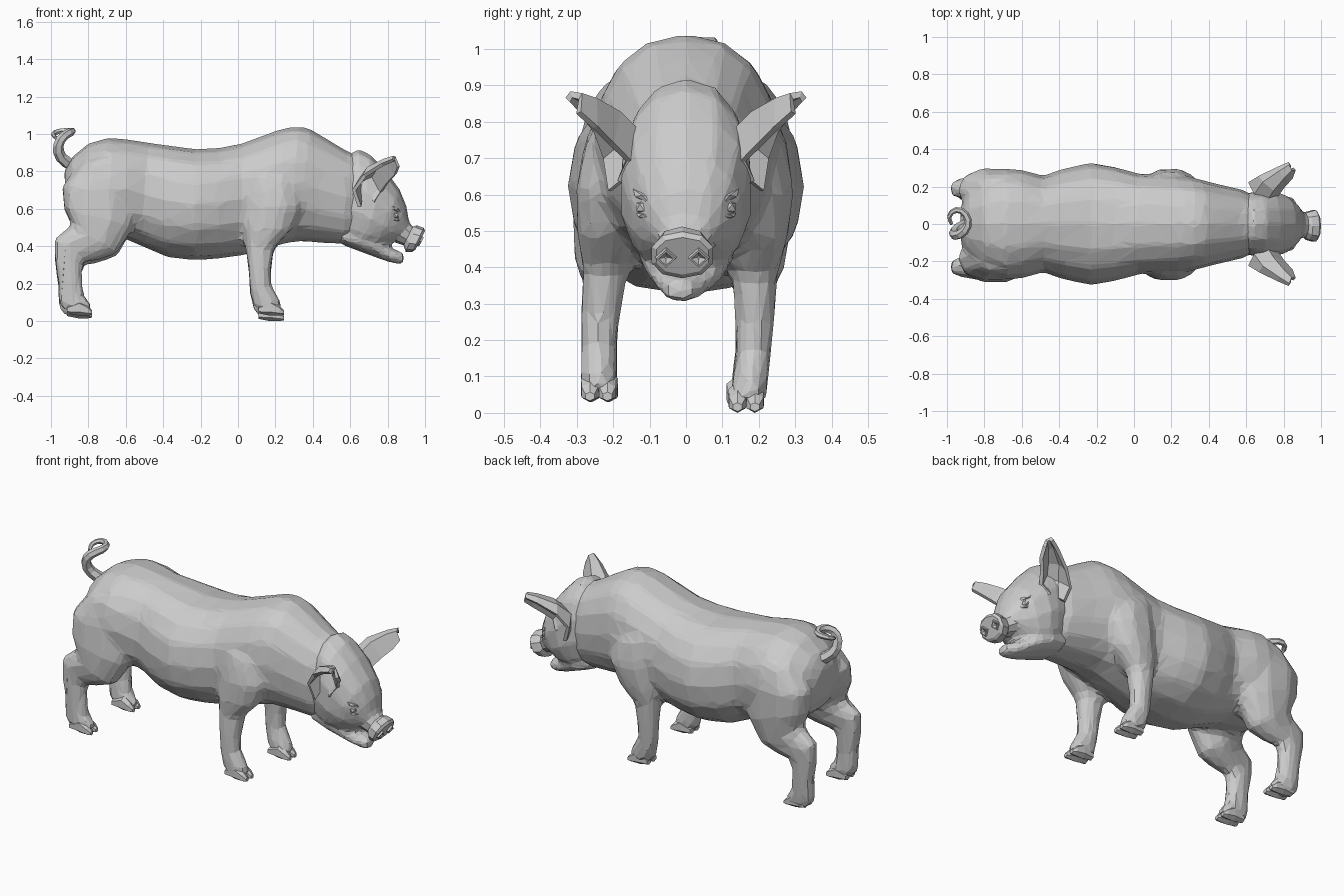
import bpy
import bmesh
from math import sin, cos, pi, copysign
from mathutils import Vector, Matrix

default = bpy.data.objects.get("Cube")
if default:
    bpy.data.objects.remove(default, do_unlink=True)

grey = bpy.data.materials.new("plain grey")
grey.use_nodes = True
colour = (0.6, 0.6, 0.6, 1)
grey.diffuse_color = colour
grey.node_tree.nodes["Principled BSDF"].inputs["Base Color"].default_value = colour


def make_object(name, bm):
    """Turn a bmesh into a flat shaded grey object."""
    bmesh.ops.recalc_face_normals(bm, faces=bm.faces)
    mesh = bpy.data.meshes.new(name)
    bm.to_mesh(mesh)
    bm.free()
    mesh.materials.append(grey)
    obj = bpy.data.objects.new(name, mesh)
    bpy.context.scene.collection.objects.link(obj)
    return obj


def add_loft(bm, rings, sides=12, power=0.9):
    """Loft rounded rings; each is (x, z, x, z of opposite edge points, y, half width)."""
    def bulge(v):
        return copysign(abs(v) ** power, v)

    loops = []
    for ax, az, bx, bz, y, width in rings:
        a, b = Vector((ax, y, az)), Vector((bx, y, bz))
        mid, arm, side = (a + b) / 2, (a - b) / 2, Vector((0, width, 0))
        angles = [2 * pi * i / sides for i in range(sides)]
        loops.append([bm.verts.new(mid + arm * bulge(cos(t)) + side * bulge(sin(t)))
                      for t in angles])
    for low, high in zip(loops, loops[1:]):
        for i in range(sides):
            j = (i + 1) % sides
            bm.faces.new((low[i], low[j], high[j], high[i]))
    bm.faces.new(loops[0])
    bm.faces.new(loops[-1])


def bake(obj):
    """Replace the mesh by its modified result."""
    graph = bpy.context.evaluated_depsgraph_get()
    mesh = bpy.data.meshes.new_from_object(obj.evaluated_get(graph))
    obj.modifiers.clear()
    obj.data = mesh
    for poly in mesh.polygons:
        poly.use_smooth = False


def facet(obj, voxel, ratio):
    """Blend the lofts into one skin, then cut it into irregular flat facets."""
    remesh = obj.modifiers.new("blend", "REMESH")
    remesh.mode = "VOXEL"
    remesh.voxel_size = voxel
    smooth = obj.modifiers.new("soften", "SMOOTH")
    smooth.factor, smooth.iterations = 0.5, 3
    obj.modifiers.new("facets", "DECIMATE").ratio = ratio
    bake(obj)


# Torso
torso = [
    (-.93, .8, -.915, .62, .1), (-.89, .875, -.88, .54, .18), (-.8, .95, -.81, .48, .25),
    (-.69, .98, -.69, .45, .298), (-.6, .972, -.6, .44, .29), (-.48, .955, -.49, .39, .258),
    (-.38, .94, -.38, .342, .295), (-.23, .92, -.23, .325, .328), (-.1, .925, -.1, .335, .305),
    (.02, .95, .02, .35, .27), (.16, 1, .15, .385, .265), (.24, 1.03, .23, .41, .26),
    (.32, 1.042, .3, .425, .25), (.38, 1.03, .36, .425, .235), (.45, .99, .43, .42, .215),
    (.58, .91, .57, .41, .185), (.68, .87, .66, .42, .14)]
body = bmesh.new()
add_loft(body, [ring[:4] + (0, ring[4]) for ring in torso], 16)

# Legs: front edge, back edge, distance from the middle, half width
front_leg = [
    (.25, .86, .1, .86, .12, .08), (.33, .72, .05, .78, .18, .1), (.345, .6, .045, .62, .2, .106),
    (.29, .48, .035, .48, .212, .09), (.195, .38, .04, .38, .22, .065),
    (.178, .25, .055, .25, .235, .055), (.178, .17, .06, .15, .24, .05),
    (.225, .09, .08, .06, .24, .052), (.24, .035, .11, .02, .24, .05)]
hind_leg = [
    (-.58, .88, -.84, .85, .16, .1), (-.55, .7, -.945, .72, .18, .122),
    (-.55, .5, -.935, .6, .2, .115), (-.645, .345, -.885, .5, .215, .095),
    (-.76, .305, -.92, .475, .225, .07), (-.825, .3, -.985, .43, .23, .056),
    (-.832, .25, -.985, .33, .232, .052), (-.83, .18, -.965, .18, .235, .048),
    (-.82, .11, -.965, .08, .235, .048), (-.79, .08, -.94, .035, .235, .05),
    (-.775, .035, -.9, .025, .235, .046)]


def pose(ring, side):
    """The right feet are raised a little, the left ones stand further in."""
    ax, az, bx, bz, y, width = ring
    low = max(0, 0.65 - az)
    lift = 0.045 * low if side < 0 else 0
    inward = 0.115 * low if side > 0 else 0
    return ax, az + lift, bx, bz + lift, side * (y - inward), width


for leg in (front_leg, hind_leg):
    for side in (-1, 1):
        add_loft(body, [pose(ring, side) for ring in leg], 10)
facet(make_object("body_and_legs", body), 0.022, 0.1)

# Cloven hooves: two toes on each foot
toe = [(0, .05, 0, .012, 0, .022), (.07, .085, .06, 0, 0, .028),
       (.11, .055, .115, 0, 0, .026), (.135, .028, .135, .004, 0, .014)]
feet = [("front", .11, .24, 0), ("hind", -.915, .235, .015)]
for label, heel, spread, ground in feet:
    for side, side_name in ((-1, "right"), (1, "left")):
        hoof = bmesh.new()
        for split in (-.024, .024):
            rings = []
            for ax, az, bx, bz, _, width in toe:
                posed = pose((ax, 0, bx, 0, spread, width), side)
                lift = max(posed[1], ground)
                rings.append((heel + ax, az + lift, heel + bx, bz + lift,
                              posed[4] + split, width))
            add_loft(hoof, rings, 6)
        make_object(f"{side_name}_{label}_hoof", hoof)

# Head with the lower jaw, open below the snout
head_rings = [
    (.55, .86, .53, .43, 0, .14), (.64, .92, .6, .4, 0, .17), (.71, .89, .63, .385, 0, .18),
    (.785, .81, .67, .38, 0, .182), (.867, .7, .73, .385, 0, .157), (.902, .61, .78, .4, 0, .122),
    (.912, .545, .83, .425, 0, .092), (.93, .5, .87, .43, 0, .064)]
jaw_rings = [
    (.56, .5, .55, .41, 0, .12), (.66, .5, .65, .373, 0, .135), (.74, .46, .73, .342, 0, .115),
    (.79, .41, .8, .318, -.005, .085), (.84, .382, .85, .305, -.012, .06),
    (.885, .365, .885, .305, -.018, .036)]
head = bmesh.new()
add_loft(head, head_rings, 14)
add_loft(head, jaw_rings, 10)
facet(make_object("head", head), 0.016, 0.1)

# Snout with two square, hollow nostrils on its slanted disc
snout = bmesh.new()
add_loft(snout, [(.9, .545, .84, .42, 0, .085), (.935, .505, .885, .405, -.005, .066),
                 (.957, .512, .897, .37, -.01, .078), (.993, .498, .932, .37, -.01, .088),
                 (1, .482, .947, .38, -.01, .075)], 10)
slope, outward = Vector((.46, .89)), Vector((.89, -.46))
rim = [(-.01, .032), (.01, .027), (.01, .02), (.001, .005)]
for y in (-.055, .035):
    rings = []
    for height, radius in rim:
        centre = Vector((.972, .428)) + outward * height
        rings.append((*(centre + slope * radius), *(centre - slope * radius), y, radius))
    add_loft(snout, rings, 4)
make_object("snout", snout)

# Ears: cupped sheets open to the outside; each row runs from the front edge to the rear edge
ear_rows = [
    [(.73, .18, .635), (.7, .14, .67), (.655, .16, .65), (.65, .21, .61)],
    [(.765, .155, .69), (.71, .13, .765), (.65, .165, .75), (.62, .225, .7)],
    [(.8, .205, .74), (.745, .185, .82), (.695, .225, .815), (.675, .255, .775)],
    [(.842, .25, .785), (.8, .25, .857), (.785, .285, .86), (.77, .3, .835)],
    [(.858, .295, .825), (.84, .29, .87), (.835, .315, .875), (.83, .325, .86)]]

for side, side_name in ((-1, "right"), (1, "left")):
    ear = bmesh.new()
    grid = [[ear.verts.new((x, side * y, z)) for x, y, z in row] for row in ear_rows]
    for row, following in zip(grid, grid[1:]):
        for i in range(len(row) - 1):
            ear.faces.new((row[i], row[i + 1], following[i + 1], following[i]))
    flap = make_object(f"{side_name}_ear", ear)
    thick = flap.modifiers.new("thickness", "SOLIDIFY")
    thick.thickness, thick.offset = 0.02, 0
    bake(flap)

    # Eye with a heavy brow, raised at its outer end, and a lower lid
    parts = [("eye", (.84, .118, .565), (.024, .022, .022), 0),
             ("brow", (.838, .115, .596), (.05, .024, .015), .35),
             ("lower_lid", (.844, .113, .542), (.034, .02, .01), .1)]
    for part, place, size, tilt in parts:
        ball = bmesh.new()
        bmesh.ops.create_icosphere(ball, subdivisions=1, radius=1)
        ball.transform(Matrix.Translation((place[0], side * place[1], place[2]))
                       @ Matrix.Rotation(side * -0.75, 4, "Z") @ Matrix.Rotation(tilt, 4, "Y")
                       @ Matrix.Diagonal((*size, 1)))
        make_object(f"{side_name}_{part}", ball)

# Curled tail, tapering to the tip
path = [(-.88, 0, .83), (-.945, -.03, .875), (-.96, -.055, .94), (-.93, -.055, .99),
        (-.89, -.01, 1.012), (-.9, .05, 1.015), (-.95, .075, 1.015), (-.987, .04, 1), (-.975, 0, .98)]
curve = bpy.data.curves.new("tail", "CURVE")
curve.dimensions = "3D"
curve.bevel_depth, curve.bevel_resolution = 0.034, 1
curve.resolution_u, curve.use_fill_caps = 2, True
spline = curve.splines.new("BEZIER")
spline.bezier_points.add(len(path) - 1)
for i, (point, co) in enumerate(zip(spline.bezier_points, path)):
    point.co = co
    point.handle_left_type = point.handle_right_type = "AUTO"
    point.radius = 1 - 0.8 * i / len(path)
spline.use_smooth = False
curve.materials.append(grey)
bpy.context.scene.collection.objects.link(bpy.data.objects.new("tail", curve))
